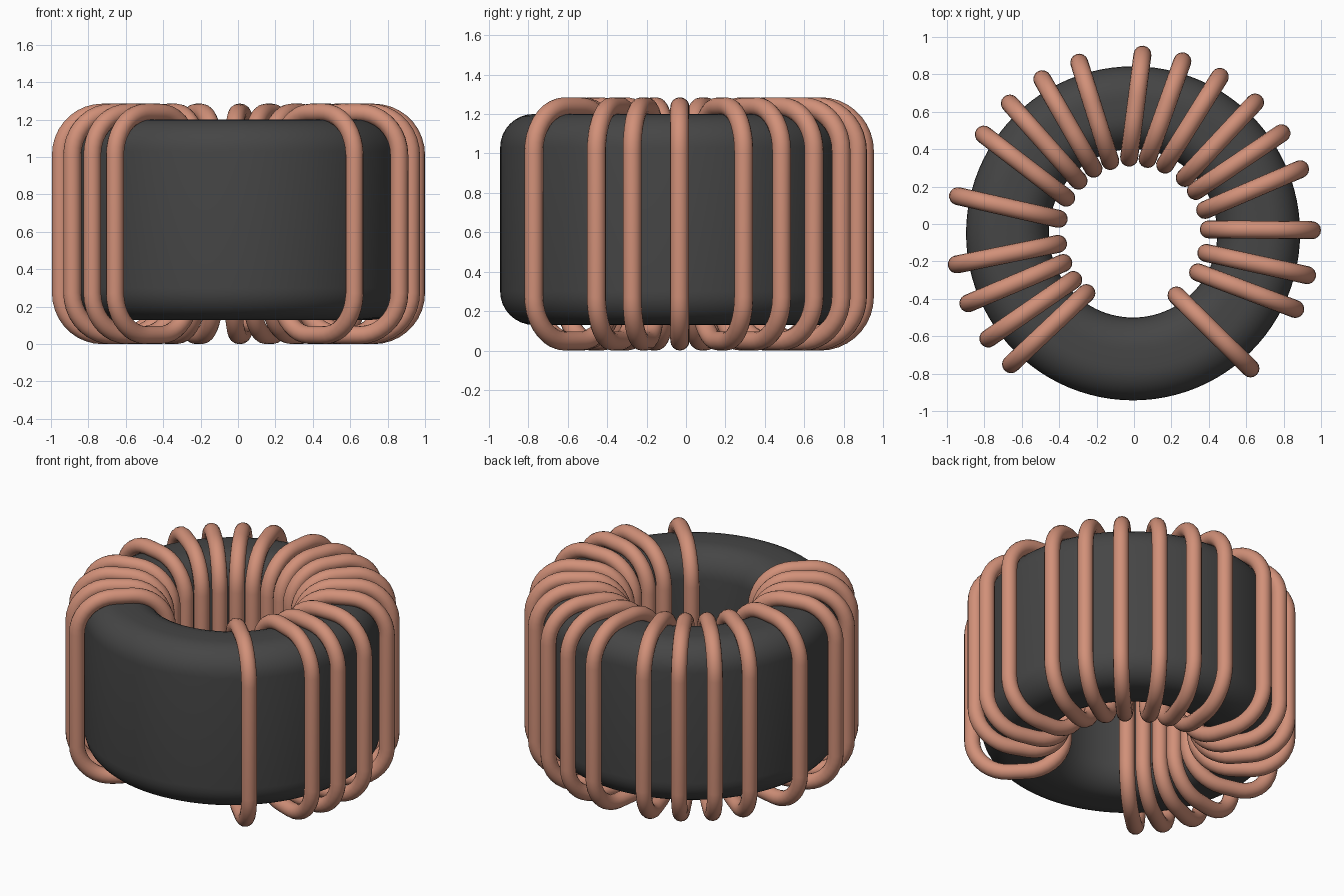
import bpy, bmesh
from math import sin, cos, pi, radians
from mathutils import Vector, Matrix

default_cube = bpy.data.objects.get("Cube")
if default_cube:
    bpy.data.objects.remove(default_cube, do_unlink=True)

CENTRE = Vector((-0.005, -0.05, 0))


def make_material(name, colour, roughness):
    mat = bpy.data.materials.new(name)
    mat.use_nodes = True
    mat.diffuse_color = (*colour, 1)
    shader = mat.node_tree.nodes["Principled BSDF"]
    shader.inputs["Base Color"].default_value = (*colour, 1)
    shader.inputs["Roughness"].default_value = roughness
    return mat


def rounded_rectangle(left, right, bottom, top, radius, steps):
    """Counter-clockwise outline of a rectangle with round corners."""
    corners = [(right - radius, top - radius), (left + radius, top - radius),
               (left + radius, bottom + radius), (right - radius, bottom + radius)]
    points = []
    for quarter, (cx, cy) in enumerate(corners):
        for i in range(steps + 1):
            a = (quarter + i / steps) * pi / 2
            points.append((cx + radius * cos(a), cy + radius * sin(a)))
    return points


def finish(obj, mat):
    obj.data.materials.append(mat)
    bpy.ops.object.select_all(action="DESELECT")
    obj.select_set(True)
    bpy.context.view_layer.objects.active = obj
    if obj.type == "CURVE":
        bpy.ops.object.convert(target="MESH")
    bpy.ops.object.shade_smooth_by_angle(angle=radians(40))


def make_core(mat):
    """Ring with rounded edges, lathed round the vertical axis."""
    bm = bmesh.new()
    verts = [bm.verts.new((r, 0, z))
             for r, z in rounded_rectangle(0.45, 0.893, 0.13, 1.2, 0.17, 8)]
    edges = [bm.edges.new((v, verts[i - 1])) for i, v in enumerate(verts)]
    bmesh.ops.spin(bm, geom=verts + edges, cent=(0, 0, 0), axis=(0, 0, 1),
                   angle=2 * pi, steps=96, use_duplicate=False)
    bmesh.ops.remove_doubles(bm, verts=bm.verts, dist=0.0001)
    bmesh.ops.recalc_face_normals(bm, faces=bm.faces)
    bmesh.ops.transform(bm, matrix=Matrix.Translation(CENTRE), verts=bm.verts)
    mesh = bpy.data.meshes.new("ring_core")
    bm.to_mesh(mesh)
    bm.free()
    obj = bpy.data.objects.new("ring_core", mesh)
    bpy.context.collection.objects.link(obj)
    finish(obj, mat)


def make_winding(index, outer_angle, inner_angle, mat):
    """One closed upright wire loop from inside the ring to outside it."""
    def on_circle(radius, degrees):
        a = radians(degrees)
        return CENTRE + Vector((radius * cos(a), radius * sin(a), 0))

    inner = on_circle(0.405, inner_angle)
    outer = on_circle(0.957, outer_angle)
    length = (outer - inner).length
    direction = (outer - inner).normalized()
    outline = rounded_rectangle(0, length, 0.048, 1.237, 0.225, 9)

    curve = bpy.data.curves.new("winding", "CURVE")
    curve.dimensions = "3D"
    curve.bevel_depth = 0.048
    curve.bevel_resolution = 6
    spline = curve.splines.new("POLY")
    spline.points.add(len(outline) - 1)
    for point, (along, z) in zip(spline.points, outline):
        position = inner + direction * along
        point.co = (position.x, position.y, z, 1)
    spline.use_cyclic_u = True
    obj = bpy.data.objects.new(f"wire_winding_{index}", curve)
    bpy.context.collection.objects.link(obj)
    finish(obj, mat)


core_mat = make_material("dark grey ferrite", (0.06, 0.06, 0.06), 0.6)
copper_mat = make_material("copper wire", (0.64, 0.28, 0.19), 0.5)

make_core(core_mat)

# Outer and inner angle of each winding, in degrees
windings = [(-49, -55), (-25, -31), (-13.5, -15), (1, 3), (21, 18), (34, 34),
            (47, 47), (61, 65), (74, 79), (87, 93), (107.5, 107.5),
            (120.5, 121.5), (133.5, 136), (146.5, 152), (168, 169),
            (190, 188), (203, 203), (216, 218), (227, 232)]
for number, (outside, inside) in enumerate(windings, 1):
    make_winding(number, outside, inside, copper_mat)
